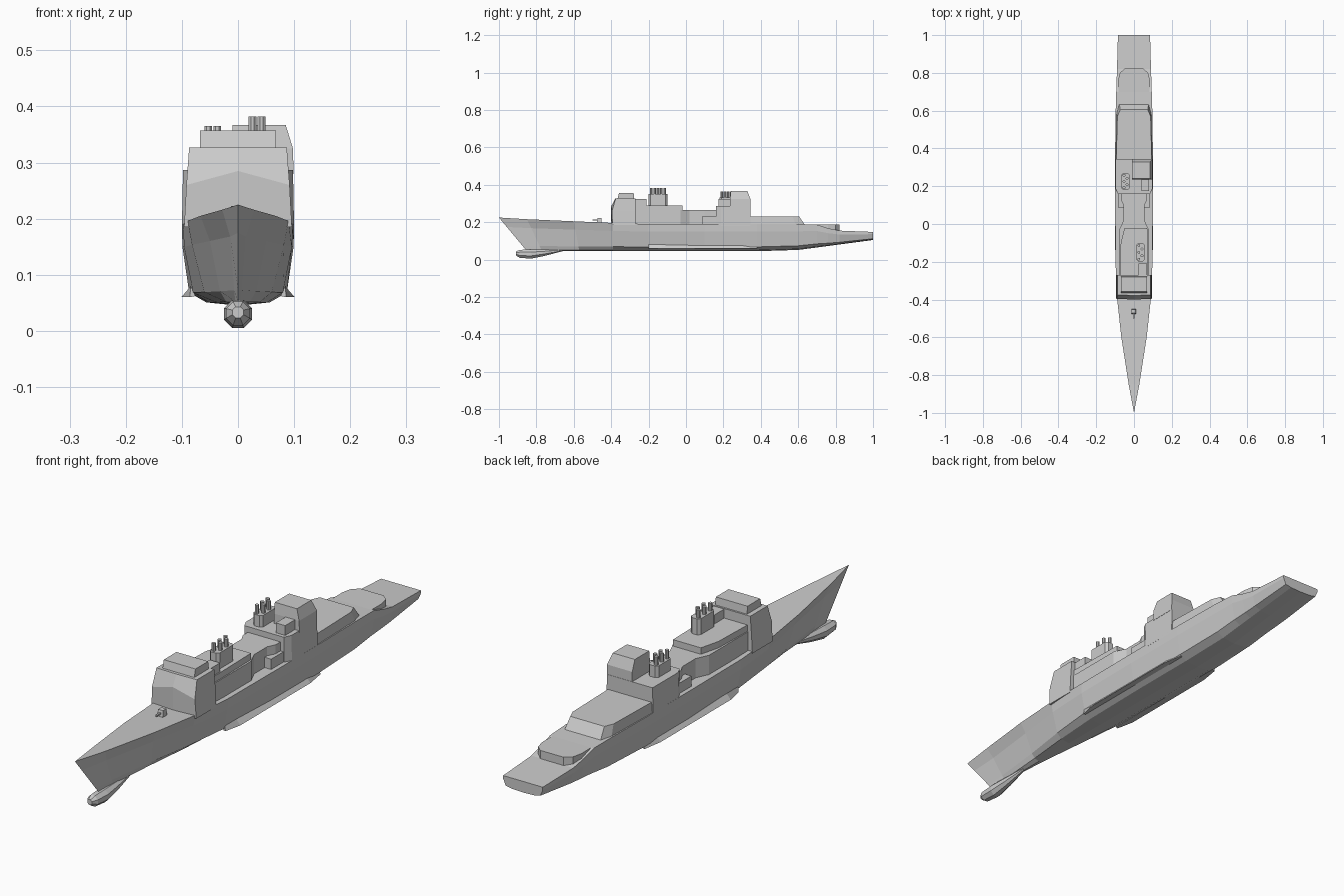
import bpy, bmesh

cube = bpy.data.objects.get("Cube")
if cube:
    bpy.data.objects.remove(cube, do_unlink=True)


def loft(name, rings):
    """Skin closed rings of equal point count and cap both ends."""
    bm = bmesh.new()
    rows = [[bm.verts.new(p) for p in ring] for ring in rings]
    for a, b in zip(rows, rows[1:]):
        for i in range(len(a)):
            j = (i + 1) % len(a)
            bm.faces.new((a[i], a[j], b[j], b[i]))
    bm.faces.new(rows[0][::-1])
    bm.faces.new(rows[-1])
    bmesh.ops.remove_doubles(bm, verts=bm.verts, dist=1e-5)
    bmesh.ops.recalc_face_normals(bm, faces=bm.faces)
    mesh = bpy.data.meshes.new(name)
    bm.to_mesh(mesh)
    bm.free()
    obj = bpy.data.objects.new(name, mesh)
    bpy.context.collection.objects.link(obj)
    return obj


def prism(name, outline, z0, z1, top=None):
    """Upright block from a plan outline, with an optional different top outline."""
    return loft(name, [[(x, y, z0) for x, y in outline],
                       [(x, y, z1) for x, y in top or outline]])


def rect(x0, x1, y0, y1):
    return [(x0, y0), (x1, y0), (x1, y1), (x0, y1)]


def mirrored(half):
    """Complete a plan outline from its +x half, listed bow to stern."""
    return half + [(-x, y) for x, y in reversed(half)]


def mix(a, b, t):
    return a + (b - a) * t


# Hull: y, deck half-width, deck height, knuckle and bilge half-widths, keel, rake
stations = [
    (-1, 0, .225, 0, 0, .045, .15),
    (-.85, .028, .216, .014, .007, .045, .08),
    (-.6, .067, .205, .05, .032, .045, .03),
    (-.39, .09, .196, .082, .06, .045, 0),
    (-.2, .098, .19, .096, .08, .045, 0),
    (.1, .1, .19, .099, .087, .045, 0),
    (.38, .1, .19, .099, .087, .045, 0),
    (.6, .097, .19, .095, .083, .052, 0),
    (.7, .094, .187, .093, .081, .065, 0),
    (.76, .092, .168, .091, .08, .073, 0),
    (.82, .09, .155, .089, .079, .081, 0),
    (1, .085, .148, .085, .074, .105, 0),
]
hull_rings = []
for y, deck, top, knuckle, bilge, keel, rake in stations:
    half = [(deck, 1), (knuckle, .72), (bilge, .16), (bilge * .65, .04)]
    section = half + [(0, 0)] + [(-x, t) for x, t in reversed(half)]
    hull_rings.append([(x, y + rake * (1 - t), mix(keel, top, t)) for x, t in section])
loft("hull", hull_rings)

# Bulb under the bow, eight-sided, fading into the keel
octagon = [(1, .41), (.41, 1), (-.41, 1), (-1, .41),
           (-1, -.41), (-.41, -1), (.41, -1), (1, -.41)]
bulb = [(-.91, .01, .033), (-.89, .021, .031), (-.83, .025, .03),
        (-.76, .018, .037), (-.66, .005, .05)]
loft("bow_bulb", [[(u * r, y, z + v * r) for u, v in octagon] for y, r, z in bulb])

# Bilge keels
for side, label in ((1, "left"), (-1, "right")):
    fin = []
    for y, tip in ((-.2, .086), (-.13, .101), (.3, .101), (.38, .088)):
        fin.append([(side * .084, y, .08), (side * tip, y, .06), (side * .076, y, .062)])
    loft("bilge_keel_" + label, fin)

# Bridge with a faceted, sloping front
bridge_rings = []
for w, z, peak, front, nose in ((.096, .185, .185, -.393, -.4),
                                (.092, .26, .285, -.396, -.4),
                                (.087, .327, .327, -.376, -.378)):
    bridge_rings.append([(0, nose, peak), (w, front, z), (w, -.27, z),
                         (-w, -.27, z), (-w, front, z)])
loft("bridge", bridge_rings)
prism("bridge_roof_house", rect(-.068, .068, -.366, -.277), .325, .357,
      rect(-.068, .068, -.358, -.28))
prism("bridge_rear_house", rect(.025, .07, -.275, -.21), .26, .325)

# Waisted midship deckhouse and the raised deck around the fore funnel
prism("midship_house",
      mirrored([(.078, -.28), (.078, -.03), (.055, .02), (.055, .1), (.07, .13), (.07, .18)]),
      .18, .265)
prism("fore_funnel_deck",
      [(-.075, -.275), (.075, -.275), (.07, -.02), (-.05, -.02), (-.07, -.1)], .26, .29)
for side in (1, -1):
    prism("side_locker", rect(side * .05, side * .083, .085, .165), .18, .23)


# Funnels with staggered exhaust pipes
def funnel(name, x, y, length, z0, z1, pipe_top):
    w, h, c = .021, length / 2, .01
    plan = mirrored([(w - c, -h), (w, c - h), (w, h - c), (w - c, h)])
    prism(name, [(x + u, y + v) for u, v in plan], z0, z1)
    for i in range(5):
        px, py = x + (.008 if i % 2 else -.008), y + (i - 2) * length * .18
        prism(name + "_pipe", [(px + u * .007, py + v * .007) for u, v in octagon],
              z1 - .005, pipe_top)


funnel("fore_funnel", .034, -.15, .1, .285, .352, .382)
funnel("aft_funnel", -.045, .225, .092, .285, .332, .365)

# Aft block with chamfered front corners
prism("aft_block",
      mirrored([(.085, .16), (.1, .188), (.1, .345)]), .18, .287,
      mirrored([(.085, .16), (.098, .188), (.098, .345)]))

# Offset tower with bevelled shoulder
tower = [(.28, -.01, .099, .235, .344), (.325, -.01, .098, .235, .344),
         (.367, -.01, .085, .24, .328)]
loft("aft_tower", [[(x, y, z) for x, y in rect(x0, x1, y0, y1)]
                   for z, x0, x1, y0, y1 in tower])
prism("tower_front_house", rect(.04, .08, .175, .24), .28, .325)

# Long aft deckhouse with sloping stern face
prism("aft_deckhouse",
      mirrored([(.098, .34), (.092, .59), (.078, .64)]), .18, .23,
      mirrored([(.094, .34), (.088, .57), (.073, .605)]))

# Eight-cornered platform above the stern deck
prism("stern_platform",
      mirrored([(.082, .62), (.084, .76), (.075, .8), (.05, .822)]), .14, .187)

# Foredeck gun
prism("gun_mount", rect(-.015, .012, -.48, -.45), .19, .223,
      rect(-.012, .009, -.472, -.452))
prism("gun_barrel", rect(-.005, .002, -.5, -.47), .208, .214)
